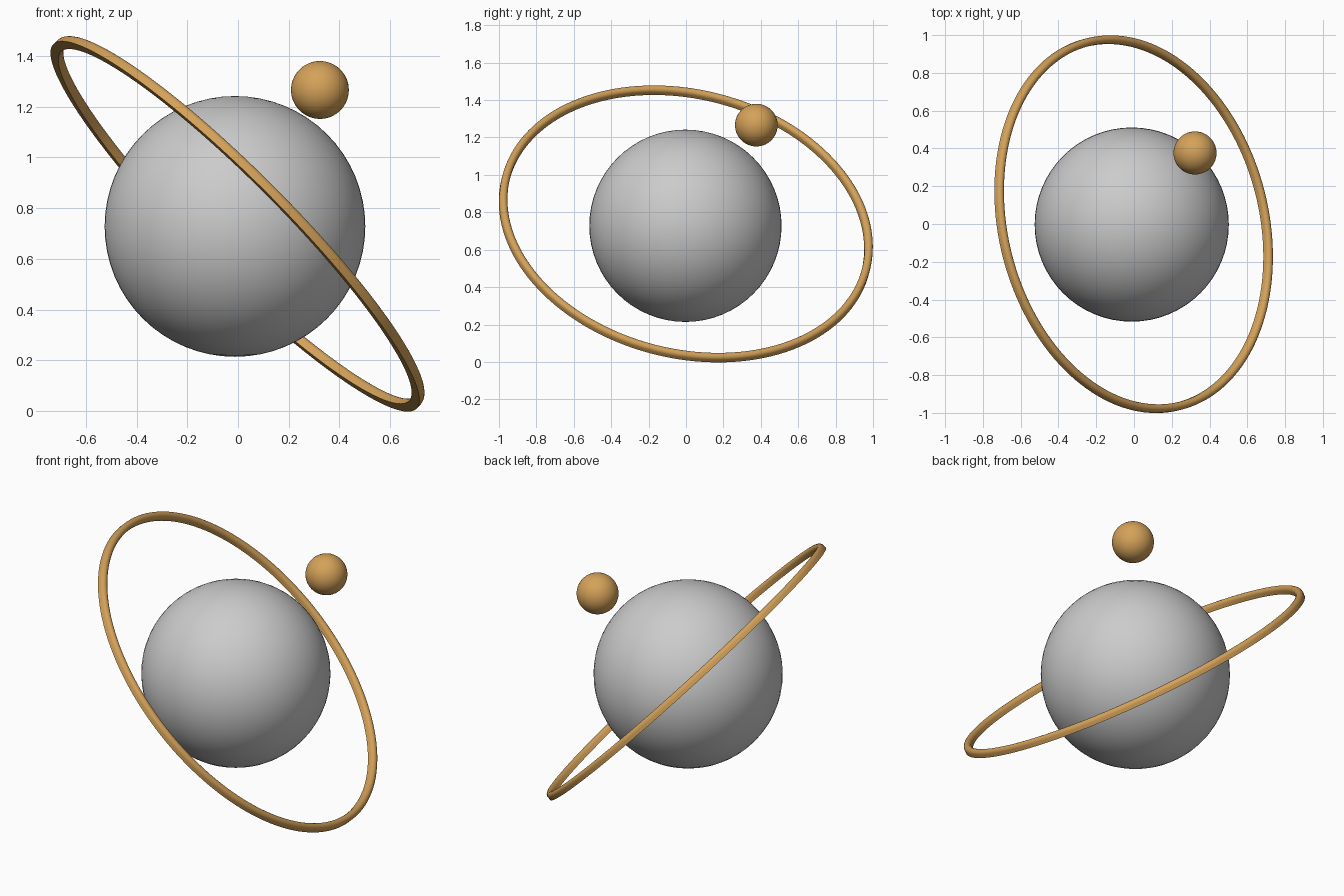
import bpy, bmesh, math
from mathutils import Vector

if "Cube" in bpy.data.objects:
    bpy.data.objects.remove(bpy.data.objects["Cube"])

CENTRE = Vector((-0.012, -0.003, 0.728))
RING_AXIS = Vector((0.697, 0.18, 0.694)).normalized()


def material(name, rgba):
    m = bpy.data.materials.new(name)
    m.diffuse_color = rgba
    m.use_nodes = True
    m.node_tree.nodes["Principled BSDF"].inputs["Base Color"].default_value = m.diffuse_color
    return m


grey = material("pale grey", (0.6, 0.6, 0.6, 0.85))
gold = material("warm gold", (0.66, 0.36, 0.1, 1.0))


def finish(name, bm, mat, location):
    """Turn a bmesh into a smooth object that keeps its sharp edges."""
    bmesh.ops.recalc_face_normals(bm, faces=bm.faces)
    mesh = bpy.data.meshes.new(name)
    bm.to_mesh(mesh)
    bm.free()
    mesh.materials.append(mat)
    mesh.shade_smooth()
    mesh.set_sharp_from_angle(angle=math.radians(40))
    ob = bpy.data.objects.new(name, mesh)
    ob.location = location
    bpy.context.collection.objects.link(ob)
    return ob


def ball(name, radius, location, mat):
    bm = bmesh.new()
    bmesh.ops.create_uvsphere(bm, u_segments=64, v_segments=32, radius=radius)
    return finish(name, bm, mat, location)


def orbit_ring(name, radius, half_width, straight, mat, steps=144):
    """Ring with a flat underside, short straight walls and a domed top."""
    profile = [(radius + half_width, 0)]
    for i in range(13):
        a = math.pi * i / 12
        profile.append((radius + half_width * math.cos(a),
                        straight + half_width * math.sin(a)))
    profile.append((radius - half_width, 0))
    bm = bmesh.new()
    loops = []
    for s in range(steps):
        t = math.tau * s / steps
        loops.append([bm.verts.new((r * math.cos(t), r * math.sin(t), z))
                      for r, z in profile])
    n = len(profile)
    for s in range(steps):
        a, b = loops[s], loops[(s + 1) % steps]
        for i in range(n):
            j = (i + 1) % n
            bm.faces.new((a[i], b[i], b[j], a[j]))
    return finish(name, bm, mat, CENTRE)


# Large central globe
ball("globe", 0.514, CENTRE, grey)

# Small moon floating above the ring
ball("moon", 0.114, (0.323, 0.376, 1.266), gold)

# Tilted ring around the globe
ring = orbit_ring("ring", 0.993, 0.0215, 0.02, gold)
ring.rotation_mode = 'QUATERNION'
ring.rotation_quaternion = RING_AXIS.to_track_quat('Z', 'Y')
